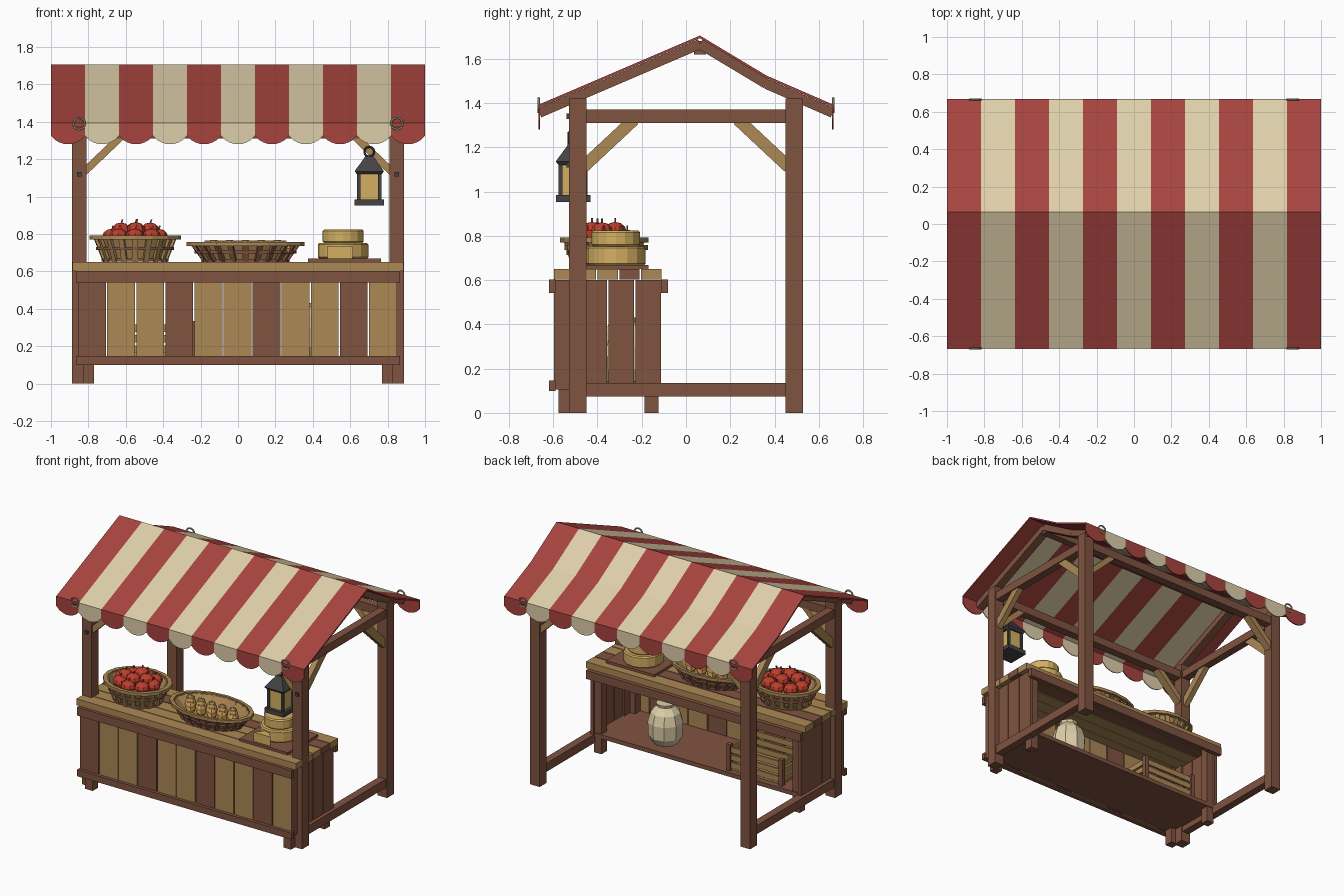
import bpy, bmesh, math
from mathutils import Vector, Matrix

if "Cube" in bpy.data.objects:
    bpy.data.objects.remove(bpy.data.objects["Cube"])

def material(name, r, g, b):
    m = bpy.data.materials.new(name)
    m.diffuse_color = [((c / 255 + 0.055) / 1.055) ** 2.4 for c in (r, g, b)] + [1]
    m.use_nodes = True
    m.node_tree.nodes["Principled BSDF"].inputs["Base Color"].default_value = m.diffuse_color
    return m

RED = material("canopy red", 167, 68, 63)
CREAM = material("cream cloth", 222, 207, 170)
BROWN = material("brown wood", 128, 83, 64)
TAN = material("tan wood", 172, 136, 85)
METAL = material("dark metal", 66, 68, 66)
YELLOW = material("warm yellow", 212, 176, 98)
APPLE = material("apple red", 190, 62, 45)
BREAD = material("bread crust", 196, 148, 78)
ROPE = material("rope grey", 172, 166, 142)

def finish(name, bm, *mats):
    bmesh.ops.recalc_face_normals(bm, faces=bm.faces)
    me = bpy.data.meshes.new(name)
    bm.to_mesh(me)
    bm.free()
    ob = bpy.data.objects.new(name, me)
    bpy.context.collection.objects.link(ob)
    for m in mats:
        me.materials.append(m)
    return ob

def box(name, x0, x1, y0, y1, z0, z1, mat):
    bm = bmesh.new()
    mx = Matrix.Translation(((x0 + x1) / 2, (y0 + y1) / 2, (z0 + z1) / 2)) \
        @ Matrix.Diagonal((x1 - x0, y1 - y0, z1 - z0, 1))
    bmesh.ops.create_cube(bm, size=1, matrix=mx)
    return finish(name, bm, mat)

def beam(name, p, q, w, h, mat):
    p, q = Vector(p), Vector(q)
    d = q - p
    mx = Matrix.Translation((p + q) / 2) @ d.to_track_quat('Z', 'Y').to_matrix().to_4x4() \
        @ Matrix.Diagonal((w, h, d.length, 1))
    bm = bmesh.new()
    bmesh.ops.create_cube(bm, size=1, matrix=mx)
    return finish(name, bm, mat)

def lathe(name, profile, centre, mat, n=16, sy=1.0, closed=False, rot=0.0):
    """Spin (radius, z) points about a vertical axis; sy squashes the depth."""
    bm = bmesh.new()
    rings = [[bm.verts.new((centre[0] + r * math.cos(rot + i * math.tau / n),
                            centre[1] + sy * r * math.sin(rot + i * math.tau / n),
                            centre[2] + z)) for i in range(n)] for r, z in profile]
    pairs = list(zip(rings, rings[1:])) + ([(rings[-1], rings[0])] if closed else [])
    for a, b in pairs:
        for i in range(n):
            j = (i + 1) % n
            bm.faces.new((a[i], a[j], b[j], b[i]))
    if not closed:
        bm.faces.new(rings[0])
        bm.faces.new(rings[-1])
    return finish(name, bm, mat)

def ball(name, loc, scale, mat, turn=0.0, u=8, v=6):
    bm = bmesh.new()
    mx = Matrix.Translation(loc) @ Matrix.Rotation(turn, 4, 'Z') @ Matrix.Diagonal((*scale, 1))
    bmesh.ops.create_uvsphere(bm, u_segments=u, v_segments=v, radius=1, matrix=mx)
    return finish(name, bm, mat)

def ring(name, loc, r, t, mat, n=12):
    bpy.ops.mesh.primitive_torus_add(location=loc, rotation=(math.pi / 2, 0, 0), major_radius=r,
                                     minor_radius=t, major_segments=n, minor_segments=6)
    ob = bpy.context.object
    ob.name = name
    ob.data.materials.append(mat)

# Striped canopy: thin roof sheet with eleven stripes
STRIPES = 11
W = 2 / STRIPES
ROOF = [(-0.663, 1.394), (0.063, 1.705), (0.364, 1.524), (0.663, 1.394)]
bm = bmesh.new()
cols = [[[bm.verts.new((-1 + i * W, y, z - d)) for y, z in ROOF] for d in (0, 0.012)]
        for i in range(STRIPES + 1)]
for i in range(STRIPES):
    (at, ab), (bt, bb) = cols[i], cols[i + 1]
    quads = [(s[k], s[k + 1], e[k + 1], e[k]) for s, e in ((at, bt), (ab, bb)) for k in range(3)]
    quads += [(at[k], ab[k], bb[k], bt[k]) for k in (0, 3)]
    for q in quads:
        bm.faces.new(q).material_index = i % 2
for t, b in (cols[0], cols[-1]):
    for k in range(3):
        bm.faces.new((t[k], t[k + 1], b[k + 1], b[k]))
finish("canopy", bm, RED, CREAM)

# Scalloped valance on both eaves
for side, label in ((-1, "front"), (1, "back")):
    bm = bmesh.new()
    for i in range(STRIPES):
        x0 = -1 + i * W
        pts = [(x0, 1.394)]
        pts += [(x0 + W * k / 8, 1.325 - 0.045 * math.sin(math.pi * k / 8) ** 0.7 if 0 < k < 8 else 1.325)
                for k in range(9)]
        pts.append((x0 + W, 1.394))
        f = bm.faces.new([bm.verts.new((x, side * 0.660, z)) for x, z in pts])
        f.material_index = i % 2
        out = bmesh.ops.extrude_face_region(bm, geom=[f], use_keep_orig=True)
        bmesh.ops.translate(bm, vec=(0, side * 0.007, 0),
                            verts=[g for g in out["geom"] if isinstance(g, bmesh.types.BMVert)])
    finish(label + "_valance", bm, RED, CREAM)

# Posts, side frames, rafters, braces, rope rings
for s in (-1, 1):
    xa, xb = sorted((s * 0.81, s * 0.887))
    xm = s * 0.849
    for e in (-1, 1):
        ya, yb = sorted((e * 0.45, e * 0.528))
        box("post", xa, xb, ya, yb, 0, 1.42, BROWN)
        beam("side_brace", (xm, e * 0.465, 1.11), (xm, e * 0.235, 1.325), 0.04, 0.055, TAN)
        beam("long_brace", (s * 0.825, e * 0.49, 1.13), (s * 0.61, e * 0.49, 1.335), 0.055, 0.04, TAN)
        ring("rope_ring", (xm, e * 0.665, 1.39), 0.031, 0.006, ROPE)
    for z in (1.12, 1.34):
        box("bolt", xm - 0.012, xm + 0.012, -0.54, -0.525, z - 0.012, z + 0.012, METAL)
    box("side_top_beam", xa + 0.01, xb - 0.01, -0.46, 0.46, 1.31, 1.37, BROWN)
    box("side_bottom_beam", xa + 0.01, xb - 0.01, -0.46, 0.46, 0.073, 0.135, BROWN)
    for (y0, z0), (y1, z1) in zip(ROOF, ROOF[1:]):
        beam("rafter", (xm, y0, z0 - 0.038), (xm, y1, z1 - 0.038), 0.06, 0.045, BROWN)
for e in (-1, 1):
    box("eave_beam", -0.82, 0.82, e * 0.49 - 0.03, e * 0.49 + 0.03, 1.31, 1.37, BROWN)
box("ridge_beam", -0.87, 0.87, 0.036, 0.09, 1.62, 1.68, BROWN)

# Counter: top planks, front boards, side boards, rails, legs, shelf
for i in range(5):
    y = -0.597 + i * 0.0985
    box("top_plank", -0.885, 0.885, y, y + 0.092, 0.603, 0.65, BROWN if i == 3 else TAN)
for i in range(11):
    x = -0.855 + i * 0.1555
    box("front_board", x, x + 0.149, -0.597, -0.575, 0.11, 0.6, TAN if i % 3 else BROWN)
for s in (-1, 1):
    xa, xb = sorted((s * 0.825, s * 0.85))
    for i in range(4):
        y = -0.595 + i * 0.122
        box("side_board", xa, xb, y, y + 0.117, 0.105, 0.6, BROWN)
    for y in (-0.575, -0.187):
        la, lb = sorted((s * 0.77, s * 0.83))
        box("counter_leg", la, lb, y, y + 0.062, 0, 0.6, BROWN)
for z0, z1 in ((0.10, 0.147), (0.542, 0.603)):
    box("front_rail", -0.865, 0.865, -0.62, -0.59, z0, z1, BROWN)
box("back_rail", -0.865, 0.865, -0.112, -0.082, 0.542, 0.603, BROWN)
box("shelf", -0.825, 0.825, -0.575, -0.12, 0.115, 0.145, BROWN)

# Woven baskets: inner dish, staves, hoops and rim
def basket(name, cx, cy, r0, r1, sy, h, n, stave, hoop):
    c = (cx, cy, 0.65)
    k = r1 - 0.015
    lathe(name + "_dish", [(r0 - 0.012, 0.005), (k - 0.008, h - 0.01), (k - 0.016, h - 0.01),
                           (r0 - 0.02, 0.018)], c, TAN, 16, sy)
    for i in range(n):
        a = (i + 0.5) * math.tau / n
        ca, sa = math.cos(a), sy * math.sin(a)
        beam(name + "_stave", (cx + r0 * ca, cy + r0 * sa, 0.652),
             (cx + k * ca, cy + k * sa, 0.65 + h - 0.005), 0.03, 0.03 * 0.5, stave)
    for t, w, d, m in ((0.08, 0.008, 0.016, hoop), (0.5, 0.008, 0.018, hoop), (0.9, 0.016, 0.022, TAN)):
        r = r0 + (r1 - r0) * t
        z = h * t
        lathe(name + "_hoop", [(r - w, z - d / 2), (r + w, z - d / 2), (r + w, z + d / 2),
                               (r - w, z + d / 2)], c, m, 16, sy, True)

basket("apple_basket", -0.55, -0.37, 0.165, 0.235, 0.82, 0.145, 18, TAN, BROWN)
basket("bread_basket", 0.04, -0.36, 0.22, 0.308, 0.6, 0.108, 22, BROWN, BROWN)

# Apples with stems
spots = [(0.125 * math.cos(i * math.tau / 8), 0.105 * math.sin(i * math.tau / 8), 0.785) for i in range(8)]
spots += [(-0.075, -0.03, 0.818), (0.005, -0.055, 0.82), (0.08, -0.01, 0.818), (0, 0.05, 0.82)]
for x, y, z in spots:
    x, y = x - 0.55, y - 0.37
    ball("apple", (x, y, z), (0.051, 0.051, 0.043), APPLE)
    beam("apple_stem", (x, y, z + 0.035), (x + 0.008, y, z + 0.06), 0.008, 0.008, BROWN)

# Loaves with scored tops
for i in range(5):
    x, y, turn = -0.13 + i * 0.085, -0.36, math.radians(125)
    ball("loaf", (x, y, 0.722), (0.125, 0.04, 0.045), BREAD, turn, 8, 6)
    for t in (-0.05, 0, 0.05):
        px, py = x + t * math.cos(turn), y + t * math.sin(turn)
        zz = 0.722 + 0.045 * math.sqrt(1 - (t / 0.125) ** 2)
        beam("loaf_score", (px - 0.018, py - 0.006, zz - 0.003), (px + 0.018, py + 0.006, zz - 0.003),
             0.009, 0.009, CREAM)

# Cheese on a cutting board
box("cutting_board", 0.375, 0.765, -0.52, -0.17, 0.65, 0.668, BROWN)
for r, z0, z1 in ((0.135, 0.668, 0.752), (0.11, 0.752, 0.824)):
    b = 0.008
    lathe("cheese_wheel", [(r - b, z0), (r, z0 + b), (r, z1 - b), (r - b, z1)],
          (0.562, -0.317, 0), YELLOW, 16)
lathe("cheese_wedge", [(0.078, 0.668), (0.078, 0.735)], (0.545, -0.475, 0), YELLOW, 3, 0.7, rot=math.pi / 2)

# Hanging lantern
LX, LY = 0.702, -0.51
Q = math.sqrt(2)
def square(name, prof, mat):
    lathe(name, [(r * Q, z) for r, z in prof], (LX, LY, 0), mat, 4, rot=math.pi / 4)
square("lantern_base", [(0.078, 0.953), (0.078, 0.985)], METAL)
square("lantern_glass", [(0.054, 0.985), (0.054, 1.125)], YELLOW)
square("lantern_roof", [(0.066, 1.12), (0.078, 1.135), (0.072, 1.145), (0.028, 1.205), (0.02, 1.22)], METAL)
for a in (-1, 1):
    for b in (-1, 1):
        x, y = LX + a * 0.056, LY + b * 0.056
        box("lantern_corner", x - 0.009, x + 0.009, y - 0.009, y + 0.009, 0.98, 1.13, METAL)
ring("lantern_ring", (LX, LY - 0.02, 1.24), 0.026, 0.006, METAL)

# Sack on the shelf
lathe("sack", [(0.085, 0), (0.115, 0.05), (0.12, 0.15), (0.1, 0.22), (0.06, 0.265), (0.065, 0.285)],
      (0.36, -0.28, 0.145), CREAM, 9)

# Slatted crate on the shelf
CX0, CX1, CY0, CY1 = -0.66, -0.24, -0.46, -0.16
box("crate_floor", CX0, CX1, CY0, CY1, 0.147, 0.16, TAN)
for x in (CX0, CX1):
    for y in (CY0, CY1):
        box("crate_post", x - 0.016, x + 0.016, y - 0.016, y + 0.016, 0.145, 0.335, BROWN)
for k in range(3):
    z = 0.165 + k * 0.055
    for y in (CY0, CY1):
        box("crate_long_slat", CX0, CX1, y - 0.007, y + 0.007, z, z + 0.04, TAN)
    for x in (CX0, CX1):
        box("crate_end_slat", x - 0.007, x + 0.007, CY0, CY1, z, z + 0.04, TAN)
